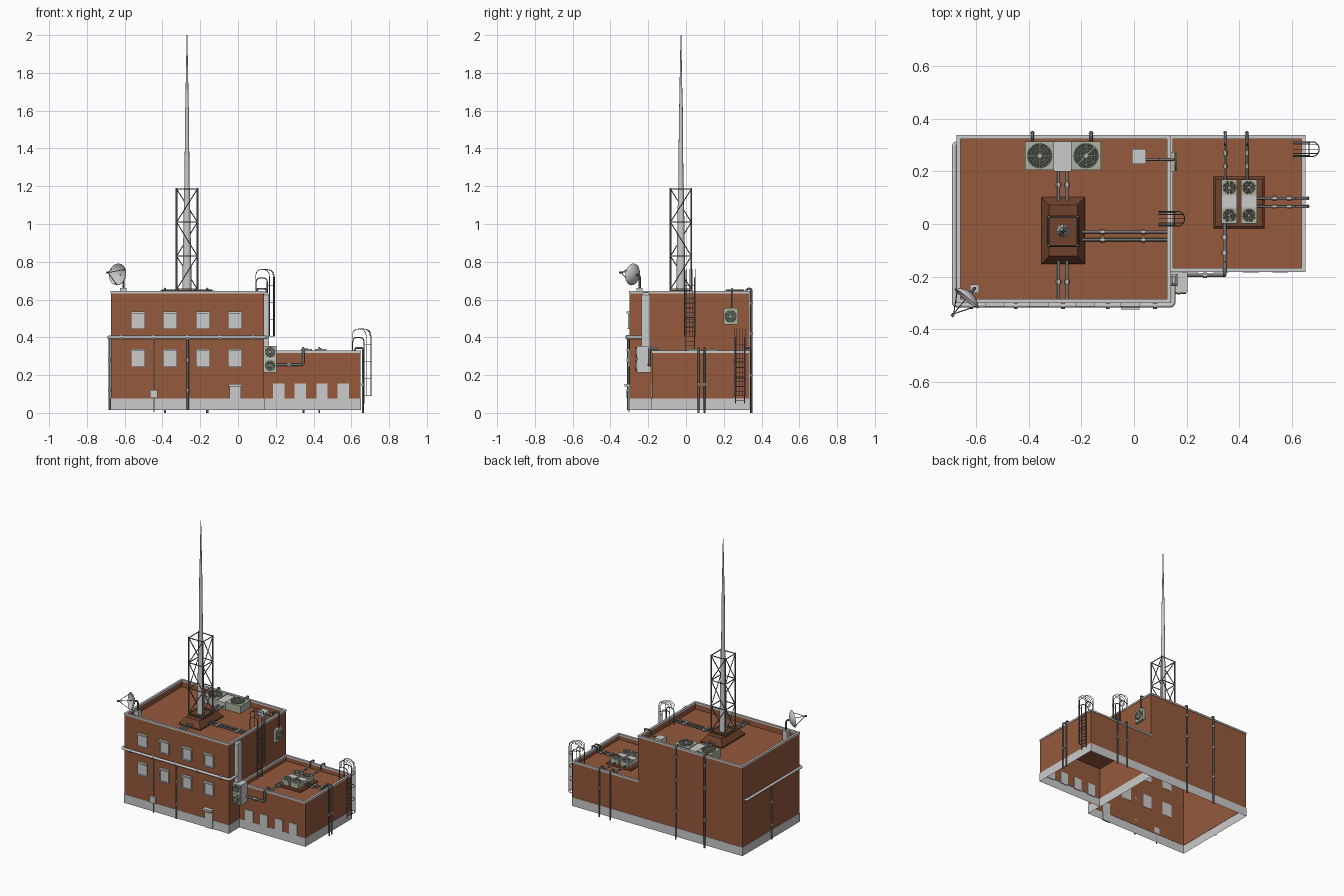
import bpy, bmesh, math
from mathutils import Vector, Matrix

if "Cube" in bpy.data.objects:
    bpy.data.objects.remove(bpy.data.objects["Cube"])

def mat(name, c):
    m = bpy.data.materials.new(name)
    m.diffuse_color = (*c, 1)
    m.use_nodes = True
    m.node_tree.nodes["Principled BSDF"].inputs["Base Color"].default_value = m.diffuse_color
    return m

BRICK = mat("brick", (0.30, 0.10, 0.045))
DARKBRICK = mat("dark_brick", (0.16, 0.055, 0.025))
STEEL = mat("steel", (0.17, 0.18, 0.18))
PALE = mat("pale_green", (0.42, 0.46, 0.36))
DARK = mat("dark_vent", (0.06, 0.07, 0.055))
R1, R2 = (-0.673, 0.137, -0.298, 0.335), (0.137, 0.649, -0.18, 0.335)
ROOF1, ROOF2 = 0.595, 0.29

def finish(name, bm, m=None):
    me = bpy.data.meshes.new(name)
    bmesh.ops.recalc_face_normals(bm, faces=bm.faces)
    bm.to_mesh(me)
    bm.free()
    ob = bpy.data.objects.new(name, me)
    bpy.context.collection.objects.link(ob)
    if m:
        me.materials.append(m)
    return ob

def rings(name, rect, prof, m=None, cap=False, closed=False):
    """Rectangle swept through (inset, z) steps."""
    bm = bmesh.new()
    x0, x1, y0, y1 = rect
    loops = [[bm.verts.new(p) for p in ((x0+i, y0+i, z), (x1-i, y0+i, z), (x1-i, y1-i, z), (x0+i, y1-i, z))]
             for i, z in prof]
    pairs = list(zip(loops, loops[1:])) + ([(loops[-1], loops[0])] if closed else [])
    for a, b in pairs:
        for k in range(4):
            bm.faces.new((a[k], a[(k+1) % 4], b[(k+1) % 4], b[k]))
    if cap:
        bm.faces.new(loops[-1])
    return finish(name, bm, m)

def box(name, x0, x1, y0, y1, z0, z1, m=None):
    bm = bmesh.new()
    bmesh.ops.create_cube(bm, size=1)
    for v in bm.verts:
        v.co = ((x0+x1)/2 + v.co.x*(x1-x0), (y0+y1)/2 + v.co.y*(y1-y0), (z0+z1)/2 + v.co.z*(z1-z0))
    return finish(name, bm, m)

def tubes(name, paths, r, m=STEEL, cyclic=False, res=1):
    cu = bpy.data.curves.new(name, 'CURVE')
    cu.dimensions = '3D'
    cu.bevel_depth, cu.bevel_resolution, cu.use_fill_caps = r, res, True
    for pts in paths:
        s = cu.splines.new('POLY')
        s.points.add(len(pts) - 1)
        s.use_cyclic_u = cyclic
        for p, q in zip(s.points, pts):
            p.co = (*q, 1)
    ob = bpy.data.objects.new(name, cu)
    bpy.context.collection.objects.link(ob)
    if m:
        cu.materials.append(m)
    return ob

def bend(pts, r=0.02):
    """Round the corners of a path."""
    P = [Vector(p) for p in pts]
    out = [P[0]]
    for a, b, c in zip(P, P[1:], P[2:]):
        p = b + (a-b).normalized() * min(r, (a-b).length/2)
        q = b + (c-b).normalized() * min(r, (c-b).length/2)
        out += [p*(1-t)**2 + b*2*t*(1-t) + q*t*t for t in (0, .33, .67, 1)]
    return out + [P[-1]]

def pipe(name, pts, r=0.006, collars=(), m=STEEL, br=0.02):
    tubes(name, [bend(pts, br)], r, m, res=2)
    if collars:
        tubes(name + "_collars", [[Vector(p)-Vector(d)*.007, Vector(p)+Vector(d)*.007] for p, d in collars], r*1.6, None)

def fan(name, c, r, n):
    """Round grille with hub and spokes, facing n."""
    M = Matrix.Translation(c) @ Vector(n).to_track_quat('Z', 'Y').to_matrix().to_4x4()
    bm = bmesh.new()
    bmesh.ops.create_cone(bm, cap_ends=True, segments=20, radius1=r, radius2=r, depth=0.004, matrix=M)
    finish(name + "_opening", bm, DARK)
    pt = lambda q, a, z: M @ Vector((q*math.cos(a), q*math.sin(a), z))
    circ = lambda q: [pt(q, k*math.tau/20, .004) for k in range(20)]
    tubes(name + "_rings", [circ(r*f) for f in (1, .75, .5)], r*.05, PALE, True)
    tubes(name + "_spokes", [[pt(r*.2, k*math.tau/8, .004), pt(r, k*math.tau/8, .004)] for k in range(8)], r*.04, PALE)
    bm = bmesh.new()
    bmesh.ops.create_cone(bm, cap_ends=True, segments=12, radius1=r*.25, radius2=r*.2, depth=0.012, matrix=M)
    finish(name + "_hub", bm, PALE)

# Building shells: plinth, walls with sunken roof, coping
for n, rect, top, rf in (("main", R1, 0.645, ROOF1), ("annex", R2, 0.33, ROOF2)):
    rings(n + "_plinth", rect, [(-.002, .015), (-.002, .076), (0, .076)])
    rings(n + "_walls_and_roof", rect, [(0, .076), (0, top-.012), (.01, top-.012), (.01, rf)], BRICK, cap=True)
    rings(n + "_coping", rect, [(-.003, top-.012), (-.003, top), (.012, top), (.012, top-.012)], closed=True)

# Main windows with frame, sill and hood
for x in (-.53, -.36, -.185, -.016):
    for z in (.245, .445):
        n = f"window_{x}_{z}"
        box(n + "_pane", x-.03, x+.03, -.304, -.296, z+.005, z+.085)
        for s in (-1, 1):
            box(n + "_jamb", x+s*.033-.004, x+s*.033+.004, -.308, -.296, z, z+.088)
        box(n + "_hood", x-.037, x+.037, -.314, -.296, z+.082, z+.092)
        box(n + "_sill", x-.034, x+.034, -.309, -.296, z-.002, z+.006)
# Door with canopy, annex windows
box("door", -.045, .015, -.306, -.296, .015, .15)
box("door_panel", -.032, .002, -.31, -.3, .02, .125)
box("door_canopy", -.05, .02, -.326, -.296, .14, .153)
for x in (.215, .33, .445, .557):
    box(f"annex_window_{x}", x-.03, x+.03, -.184, -.176, .07, .155)

# Tower pedestal, lattice and mast
rings("tower_pedestal", (-.353, -.186, -.152, .102), [(0, ROOF1), (0, ROOF1+.008), (.03, .645)], DARKBRICK, cap=True)
cx, cy, h = -.27, -.027, .055
box("tower_base_plate", cx-.06, cx+.06, cy-.06, cy+.06, .643, .651, DARKBRICK)
cor = [(cx-h, cy-h), (cx+h, cy-h), (cx+h, cy+h), (cx-h, cy+h)]
zs = [.655, .83, 1.01, 1.185]
tubes("tower_legs", [[(*c, .645), (*c, 1.19)] for c in cor], .005)
tubes("tower_rings", [[(*c, z) for c in cor] for z in zs], .0035, cyclic=True)
br = []
for k in range(4):
    for i in range(3):
        a, b = cor[k], cor[(k+1) % 4]
        if i % 2:
            a, b = b, a
        br.append([(*a, zs[i]), (*b, zs[i+1])])
tubes("tower_braces", br, .003)
for z0, z1, r0, r1 in ((.648, 1.19, .025, .015), (1.19, 1.62, .0135, .010), (1.62, 2.0, .009, .002)):
    bm = bmesh.new()
    bmesh.ops.create_cone(bm, cap_ends=True, segments=12, radius1=r0, radius2=r1, depth=z1-z0,
                          matrix=Matrix.Translation((cx, cy, (z0+z1)/2)))
    finish(f"mast_{z0}", bm)

# Main roof cooling units
for i, (x0, x1) in enumerate(((-.414, -.304), (-.24, -.125))):
    box(f"roof_fan_unit_{i}", x0, x1, .205, .315, ROOF1, .648, PALE)
    fan(f"roof_fan_{i}", ((x0+x1)/2, .26, .648), .045, (0, 0, 1))
box("roof_fan_link", -.304, -.24, .2, .315, ROOF1, .642)
Y, X, Z = (0, 1, 0), (1, 0, 0), (0, 0, 1)
for x in (-.387, -.163):
    pipe("back_main_pipe", [(x, .31, .625), (x, .325, .657), (x, .346, .657), (x, .346, 0)], .006,
         [((x, .346, z), Z) for z in (.2, .42, .58)], br=.01)
for x in (-.287, -.255):
    pipe("roof_pipe_rear", [(x, .21, .615), (x, .07, .615)], .006, [((x, .15, .615), Y)])
    pipe("roof_pipe_front", [(x, -.12, .615), (x, -.29, .615)], .006, [((x, -.22, .615), Y)])
for y in (-.03, -.06):
    pipe("roof_pipe_side", [(-.22, y, .615), (.13, y, .615)], .006, [((x, y, .615), X) for x in (-.12, .035)])

# Roof box feeding the wall fan
box("roof_box", -.008, .046, .228, .285, ROOF1, .635)
pipe("wall_fan_pipe", [(.04, .245, .62), (.1, .245, .62), (.1, .245, .657), (.15, .245, .657), (.15, .245, .54)], .005, br=.01)
box("wall_fan_unit", .137, .157, .198, .274, .468, .555, PALE)
fan("wall_fan", (.157, .236, .511), .032, (1, 0, 0))

# Corner duct with double fan unit
box("corner_duct", .137, .165, -.236, -.19, .34, .625)
rings("corner_duct_cap", (.137, .165, -.236, -.19), [(0, .625), (.009, .637)], cap=True)
box("corner_unit", .137, .203, -.258, -.184, .215, .355)
for z in (.25, .322):
    box("corner_fan_panel", .14, .2, -.262, -.256, z-.032, z+.032, PALE)
    fan("corner_fan", (.17, -.262, z), .027, (0, -1, 0))
pipe("corner_pipe", [(.2, -.195, .255), (.345, -.195, .255), (.345, -.195, .342), (.345, -.15, .342),
     (.345, -.15, .312), (.345, .03, .312)], .007, [((.27, -.195, .255), X), ((.345, -.11, .312), Y), ((.345, -.05, .312), Y)], br=.012)

# Annex rooftop units
rings("annex_platform", (.303, .497, -.017, .18), [(0, ROOF2), (0, ROOF2+.006), (.008, ROOF2+.012)], DARKBRICK, cap=True)
for x0, x1 in ((.333, .393), (.408, .468)):
    box("annex_unit_link", x0, x1, .06, .112, ROOF2+.01, .332)
    for y in (.032, .139):
        box("annex_fan_unit", x0, x1, y-.03, y+.03, ROOF2+.01, .337, PALE)
        fan("annex_fan", ((x0+x1)/2, y, .337), .024, (0, 0, 1))
for x in (.347, .43):
    pipe("annex_back_pipe", [(x, .15, .312), (x, .305, .312), (x, .305, .344), (x, .347, .344), (x, .347, 0)], .005,
         [((x, .22, .312), Y), ((x, .27, .312), Y), ((x, .347, .2), Z)], br=.01)
for y in (.067, .098):
    pipe("annex_side_pipe", [(.46, y, .312), (.62, y, .312), (.62, y, .344), (.661, y, .344), (.661, y, 0)], .005,
         [((.535, y, .312), X), ((.59, y, .312), X), ((.661, y, .15), Z)], br=.01)

# Long pipe around the front and left, with drops
pipe("wall_pipe", [(.14, -.22, .4), (.149, -.22, .4), (.149, -.309, .4), (-.684, -.309, .4), (-.684, .305, .4), (-.67, .305, .4)], .009,
     [((x, -.309, .4), X) for x in (-.62, -.45, -.27, -.1, .08)], None, br=.012)
pipe("front_drop", [(-.266, -.306, .4), (-.266, -.306, .015)], .006, [((-.266, -.306, z), Z) for z in (.12, .28)])
pipe("left_drop", [(-.681, .02, .4), (-.681, .02, .015)], .005, [((-.681, .02, z), Z) for z in (.12, .28)])
pipe("meter_cable", [(-.445, -.301, .4), (-.445, -.301, .005)], .003)
box("meter_box", -.465, -.425, -.316, -.296, .08, .122)

# Caged ladders
def ladder(name, wx, yc, z0, top):
    w, x = .024, wx + .018
    tubes(name + "_rails", [bend([(x, yc+s*w, z0), (x, yc+s*w, top+.07), (x-.06, yc+s*w, top+.07),
          (x-.06, yc+s*w, top-.04)], .025) for s in (-1, 1)], .003)
    n = int((top - z0) / .025)
    tubes(name + "_rungs", [[(x, yc-w, z0+.015+k*.025), (x, yc+w, z0+.015+k*.025)] for k in range(n)], .002)
    arc = [(.012 + .026*math.cos(a), .028*math.sin(a)) for a in [math.pi*(k/10-.5) for k in range(11)]]
    hoop = [(0, -.028)] + arc + [(0, .028)]
    tubes(name + "_hoops", [[(x+p, yc+q, z) for p, q in hoop] for z in (top-.24, top-.15, top-.06, top+.03)], .002)
    tubes(name + "_cage", [bend([(x+p, yc+q, top-.24), (x+p, yc+q, top+.115), (x-.06, yc+q, top+.115), (x-.06, yc+q, top+.06)], .04)
          for p, q in (arc[0], arc[3], arc[5], arc[7], arc[10])], .0016)
ladder("upper_ladder", .137, .02, ROOF2, .645)
ladder("lower_ladder", .649, .285, .05, .33)

# Satellite dish on the front left corner
M = Matrix.Translation((-.62, -.262, .73)) @ Vector((-.64, -.77, .12)).to_track_quat('Z', 'Y').to_matrix().to_4x4()
bm = bmesh.new()
prof = [(.004, 0), (.025, .004), (.045, .014), (.058, .026), (.058, .029), (.044, .018), (.025, .008), (.004, .004)]
vs = [bm.verts.new(M @ Vector((r, 0, z))) for r, z in prof]
es = [bm.edges.new((vs[i], vs[(i+1) % len(vs)])) for i in range(len(vs))]
ax = M.to_3x3() @ Vector((0, 0, 1))
bmesh.ops.spin(bm, geom=vs+es, cent=M.translation, axis=ax, angle=math.tau, steps=20)
bmesh.ops.remove_doubles(bm, verts=bm.verts, dist=.0005)
dish = finish("dish", bm)
tip = M @ Vector((0, 0, .105))
tubes("dish_feed", [[M @ Vector((.056*math.cos(a), .056*math.sin(a), .027)), tip] for a in (.5, 2.6, 4.7)], .002)
tubes("dish_receiver", [[tip, tip + ax*.012]], .006)
tubes("dish_post", [bend([M.translation, (-.607, -.245, .728), (-.607, -.245, ROOF1)], .012)], .006)
box("dish_mount", -.625, -.59, -.262, -.23, ROOF1, .66)

# Convert curves to meshes, smooth rounded parts
bpy.ops.object.select_all(action='DESELECT')
cs = [o for o in bpy.data.objects if o.type == 'CURVE']
for o in cs:
    o.select_set(True)
bpy.context.view_layer.objects.active = cs[0]
bpy.ops.object.convert(target='MESH')
for o in bpy.data.objects:
    o.select_set(o in cs or o.name.startswith(("mast", "dish")))
bpy.ops.object.shade_smooth_by_angle(angle=math.radians(50))
